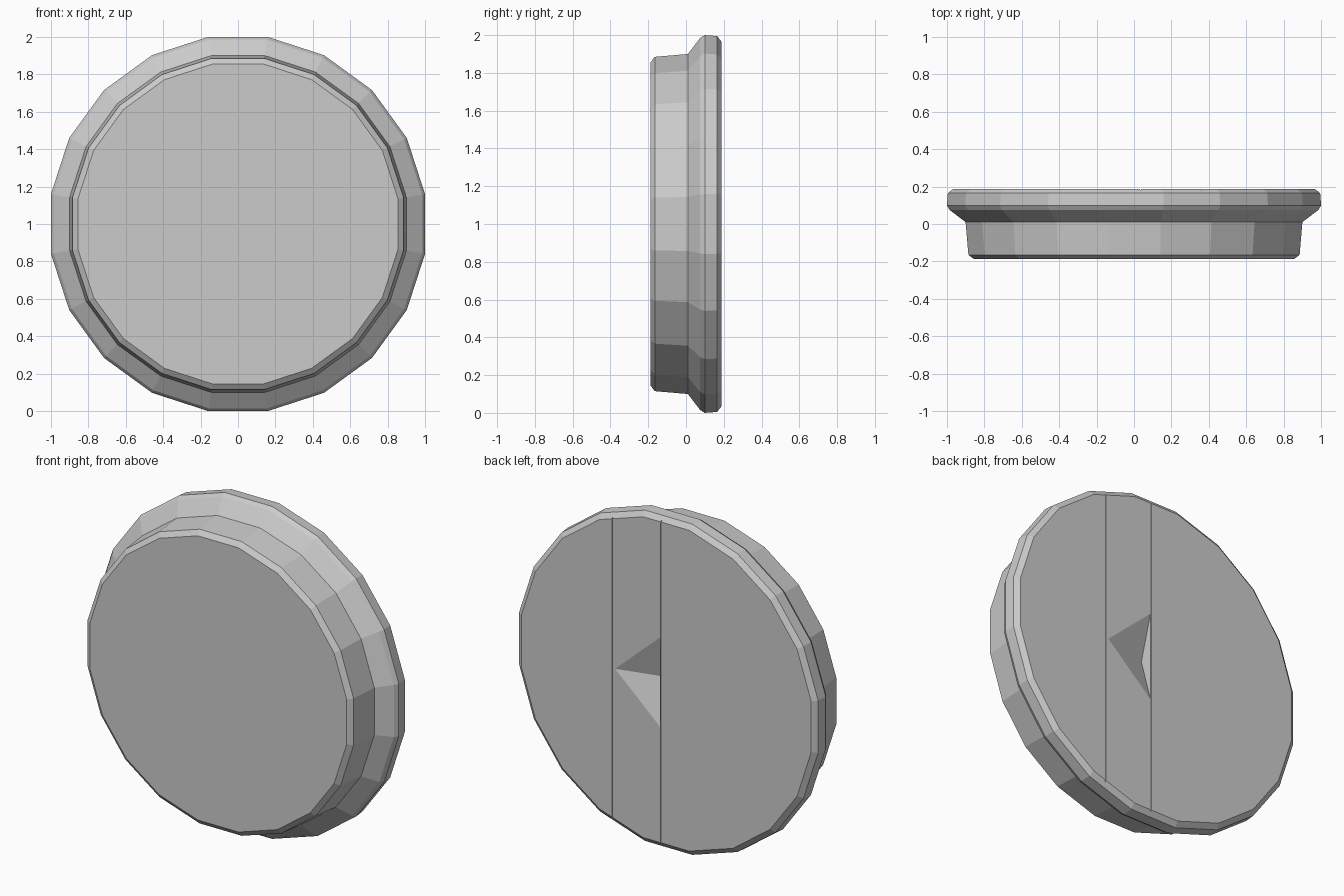
import bpy, bmesh
from math import sin, cos, pi
from mathutils import Vector

if "Cube" in bpy.data.objects:
    bpy.data.objects.remove(bpy.data.objects["Cube"])

SIDES = 20
CENTRE_Z = 1.0
FLAT = 1 / cos(pi / SIDES)   # flats, not corners, reach the measured radius


def add_object(name, bm):
    bmesh.ops.recalc_face_normals(bm, faces=bm.faces)
    mesh = bpy.data.meshes.new(name)
    bm.to_mesh(mesh)
    bm.free()
    obj = bpy.data.objects.new(name, mesh)
    bpy.context.collection.objects.link(obj)
    return obj


def lathe(name, profile):
    """Turn (radius, y) points around the y axis and cap both ends."""
    bm = bmesh.new()
    rings = []
    for r, y in profile:
        ring = []
        for i in range(SIDES):
            a = 2 * pi * (i + 0.5) / SIDES
            ring.append(bm.verts.new((r * FLAT * cos(a), y, CENTRE_Z + r * FLAT * sin(a))))
        rings.append(ring)
    for a, b in zip(rings, rings[1:]):
        for i in range(SIDES):
            j = (i + 1) % SIDES
            bm.faces.new((a[i], a[j], b[j], b[i]))
    bm.faces.new(rings[0])
    bm.faces.new(rings[-1])
    return add_object(name, bm)


def cut(target, cutter):
    cutter.hide_render = True
    mod = target.modifiers.new("cut", 'BOOLEAN')
    mod.operation = 'DIFFERENCE'
    mod.solver = 'EXACT'
    mod.object = cutter
    bpy.context.view_layer.objects.active = target
    bpy.ops.object.modifier_apply(modifier=mod.name)
    bpy.data.objects.remove(cutter)


# Stepped disc: narrow front drum flaring into a wider back rim
disc = lathe("stepped_disc", [
    (0.855, -0.188), (0.885, -0.165), (0.9, 0.01),
    (0.985, 0.075), (1.0, 0.10), (0.995, 0.165), (0.965, 0.188)])

# Three-sided notch in the back, with an upright wall at x = 0.04
bm = bmesh.new()
apex = Vector((0.04, 0.11, 1.0))
rim = [Vector(p) for p in ((0.04, 0.188, 0.73), (0.34, 0.188, 1.0), (0.04, 0.188, 1.27))]
tip = bm.verts.new(apex)
outer = [bm.verts.new(apex + (p - apex) * 1.2) for p in rim]
for i in range(3):
    bm.faces.new((tip, outer[i], outer[(i + 1) % 3]))
bm.faces.new(outer)
cut(disc, add_object("notch_cutter", bm))

# Hairline vertical seams either side of the notch
for x in (0.035, 0.36):
    bm = bmesh.new()
    bmesh.ops.create_cube(bm, size=1)
    bmesh.ops.scale(bm, vec=(0.004, 0.03, 2.2), verts=bm.verts)
    bmesh.ops.translate(bm, vec=(x, 0.198, CENTRE_Z), verts=bm.verts)
    cut(disc, add_object("seam_cutter", bm))
